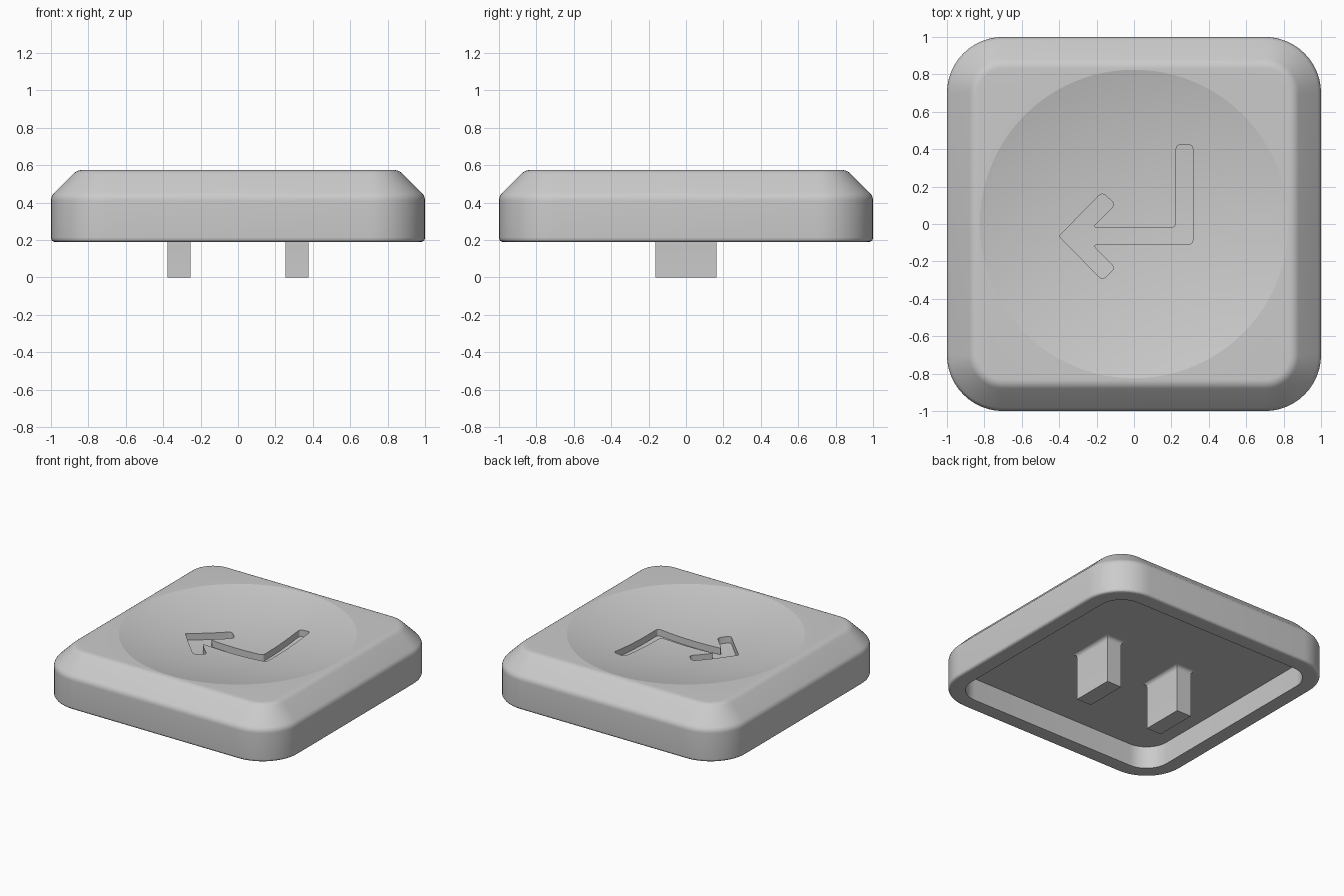
import bpy, bmesh
from math import cos, sin, pi, sqrt, radians
from mathutils import Vector

if "Cube" in bpy.data.objects:
    bpy.data.objects.remove(bpy.data.objects["Cube"], do_unlink=True)

GREY = (0.6, 0.6, 0.6, 1)
grey = bpy.data.materials.new("light grey plastic")
grey.use_nodes = True
grey.diffuse_color = GREY
grey.node_tree.nodes["Principled BSDF"].inputs["Base Color"].default_value = GREY

BASE, TOP, CEILING = 0.19, 0.575, 0.36
DISH_R, DISH_DEPTH, ENGRAVE = 0.825, 0.1, 0.05
SPHERE_R = (DISH_R ** 2 + DISH_DEPTH ** 2) / (2 * DISH_DEPTH)


def finish(name, bm):
    bmesh.ops.recalc_face_normals(bm, faces=bm.faces)
    mesh = bpy.data.meshes.new(name)
    bm.to_mesh(mesh)
    bm.free()
    mesh.materials.append(grey)
    obj = bpy.data.objects.new(name, mesh)
    bpy.context.collection.objects.link(obj)
    return obj


def loft(name, rings):
    """Skin a stack of equal-length point rings and cap both ends."""
    bm = bmesh.new()
    rows = [[bm.verts.new(p) for p in ring] for ring in rings]
    for a, b in zip(rows, rows[1:]):
        for i in range(len(a)):
            j = (i + 1) % len(a)
            bm.faces.new((a[i], a[j], b[j], b[i]))
    bm.faces.new(rows[0])
    bm.faces.new(rows[-1])
    return finish(name, bm)


def rounded_rect(hx, hy, radius, z, steps=12):
    points = []
    for q, (sx, sy) in enumerate(((1, 1), (-1, 1), (-1, -1), (1, -1))):
        for k in range(steps + 1):
            a = (q + k / steps) * pi / 2
            points.append((sx * (hx - radius) + radius * cos(a),
                           sy * (hy - radius) + radius * sin(a), z))
    return points


def circle(radius, z, n=96):
    return [(radius * cos(2 * pi * i / n), radius * sin(2 * pi * i / n), z) for i in range(n)]


def fillet(before, corner, after, size, steps=6):
    """Round one profile corner with a short curve."""
    c = Vector(corner)
    p = c + (Vector(before) - c).normalized() * size
    q = c + (Vector(after) - c).normalized() * size
    ts = [k / steps for k in range(steps + 1)]
    return [p * (1 - t) ** 2 + c * (2 * t * (1 - t)) + q * t * t for t in ts]


def boolean(obj, cutter, operation):
    mod = obj.modifiers.new(operation.lower(), 'BOOLEAN')
    mod.operation, mod.solver, mod.object = operation, 'EXACT', cutter
    bpy.context.view_layer.objects.active = obj
    bpy.ops.object.modifier_apply(modifier=mod.name)
    bpy.data.objects.remove(cutter, do_unlink=True)


def dish_cutter(name, drop):
    """Shallow spherical bowl, closed by a tall flat-topped column."""
    def height(r):
        return TOP - DISH_DEPTH - drop + SPHERE_R - sqrt(SPHERE_R ** 2 - r * r)
    radii = [0.02 + 0.88 * k / 20 for k in range(21)]
    return loft(name, [circle(r, height(r)) for r in radii] + [circle(radii[-1], 1)])


# Hollow cap: profile of (inset, height) from the cavity ceiling round to the top
inner, rim, foot = (0.12, CEILING), (0.12, BASE), (0, BASE)
shoulder, brow, flat = (0, 0.435), (0.14, TOP), (0.2, TOP)
profile = [inner, rim]
profile += fillet(rim, foot, shoulder, 0.025)
profile += fillet(foot, shoulder, brow, 0.025)
profile += fillet(shoulder, brow, flat, 0.03)
cap = loft("key_cap", [rounded_rect(1 - i, 1 - i, 0.3 - i, z) for i, z in profile])

# Finger dish
boolean(cap, dish_cutter("dish_cutter", 0), 'DIFFERENCE')

# Engraved bent arrow with softened corners
outline = [(-0.4, -0.065), (-0.17, -0.3), (-0.1, -0.235), (-0.225, -0.11),
           (0.315, -0.11), (0.315, 0.425), (0.225, 0.425), (0.225, -0.02),
           (-0.225, -0.02), (-0.1, 0.105), (-0.17, 0.17)]
bm = bmesh.new()
verts = [bm.verts.new((x, y, 0.3)) for x, y in outline]
bm.faces.new(verts)
bmesh.ops.bevel(bm, geom=verts[1:], offset=0.025, segments=4, profile=0.5, affect='VERTICES')
grown = bmesh.ops.extrude_face_region(bm, geom=bm.faces[:])
top_verts = [g for g in grown["geom"] if isinstance(g, bmesh.types.BMVert)]
bmesh.ops.translate(bm, verts=top_verts, vec=(0, 0, 0.4))
arrow = finish("arrow_cutter", bm)
boolean(arrow, dish_cutter("floor_cutter", ENGRAVE), 'INTERSECT')
boolean(cap, arrow, 'DIFFERENCE')

# Two mounting stems, flared where they meet the ceiling
stems = []
for side, x in (("left", 0.315), ("right", -0.315)):
    rows = [(0, 0)] + [(0.03 * (1 - cos(k * pi / 12)), CEILING - 0.03 + 0.03 * sin(k * pi / 12))
                       for k in range(7)]
    stem = loft(side + "_stem", [[(sx * (0.062 + g), sy * (0.163 + g), z) for sx, sy in
                                  ((1, 1), (-1, 1), (-1, -1), (1, -1))] for g, z in rows])
    stem.location.x = x
    stems.append(stem)

# Smooth shading with crisp edges
for obj in [cap] + stems:
    bpy.ops.object.select_all(action='DESELECT')
    obj.select_set(True)
    bpy.context.view_layer.objects.active = obj
    bpy.ops.object.shade_smooth_by_angle(angle=radians(13 if obj is cap else 20))
